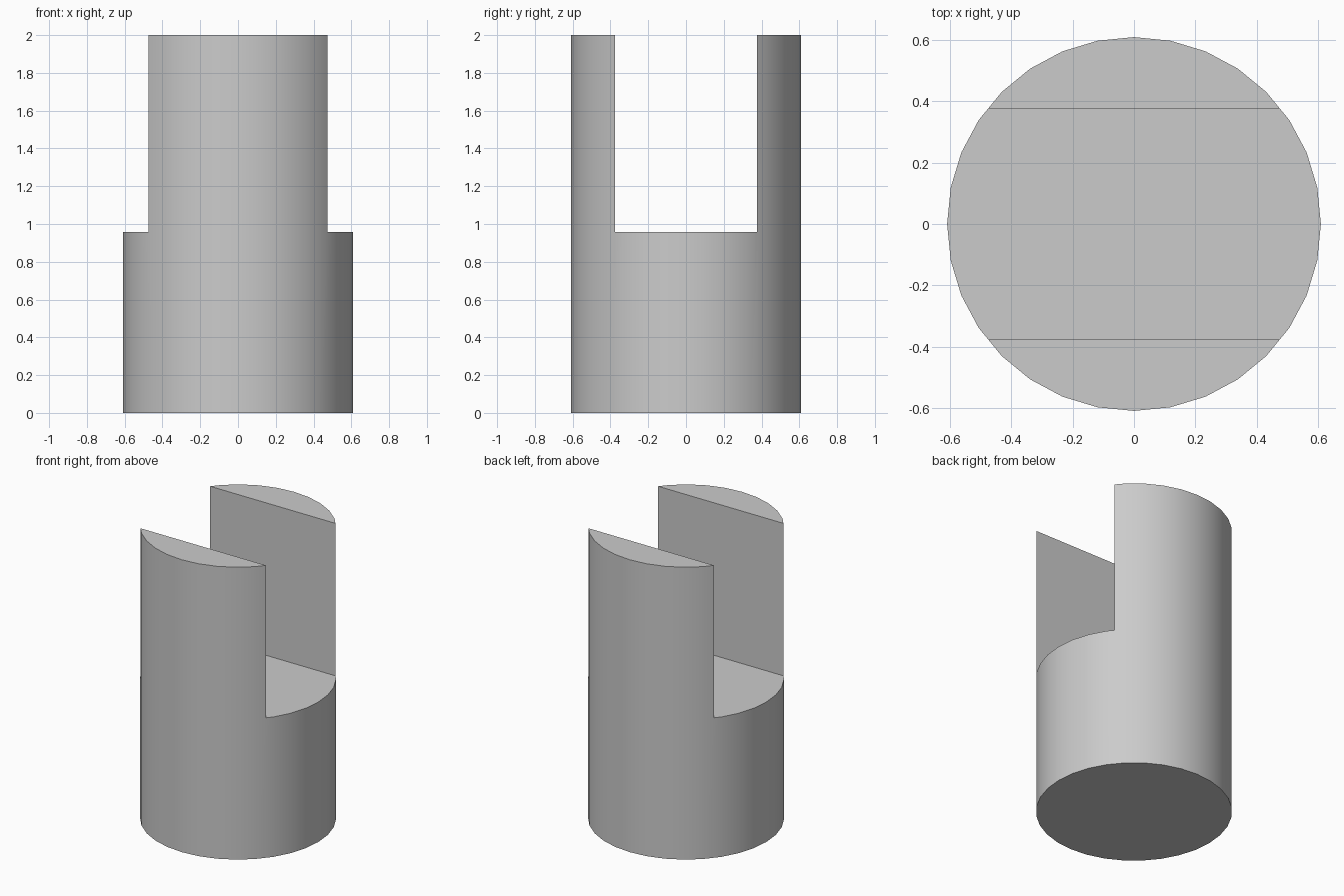
import bpy
import math

cube = bpy.data.objects.get("Cube")
if cube:
    bpy.data.objects.remove(cube, do_unlink=True)

RADIUS, HEIGHT, SIDES = 0.608, 2.0, 32
SLOT_HALF, SLOT_FLOOR = 0.376, 0.957

# Plain grey material
grey = bpy.data.materials.new("grey")
grey.use_nodes = True
colour = (0.6, 0.6, 0.6, 1.0)
grey.diffuse_color = colour
grey.node_tree.nodes["Principled BSDF"].inputs["Base Color"].default_value = colour

# Round post
bpy.ops.mesh.primitive_cylinder_add(vertices=SIDES, radius=RADIUS, depth=HEIGHT,
                                    location=(0, 0, HEIGHT / 2))
post = bpy.context.object
post.name = "slotted_post"
post.data.materials.append(grey)

# Cutter for the slot running left to right through the upper half
bpy.ops.mesh.primitive_cube_add(size=2, location=(0, 0, SLOT_FLOOR + 1))
cutter = bpy.context.object
cutter.name = "slot_cutter"
cutter.scale = (1, SLOT_HALF, 1)
cutter.location.z = SLOT_FLOOR + 1 + 0.0
cutter.scale.z = 1
cutter.data.materials.append(grey)
bpy.context.view_layer.update()

slot = post.modifiers.new("slot", 'BOOLEAN')
slot.operation = 'DIFFERENCE'
slot.solver = 'EXACT'
slot.object = cutter

# Apply the cut and discard the cutter
bpy.ops.object.select_all(action='DESELECT')
post.select_set(True)
bpy.context.view_layer.objects.active = post
bpy.ops.object.modifier_apply(modifier=slot.name)
bpy.data.objects.remove(cutter, do_unlink=True)

# Smooth round wall with crisp cut edges
bpy.ops.object.shade_smooth_by_angle(angle=math.radians(30))
